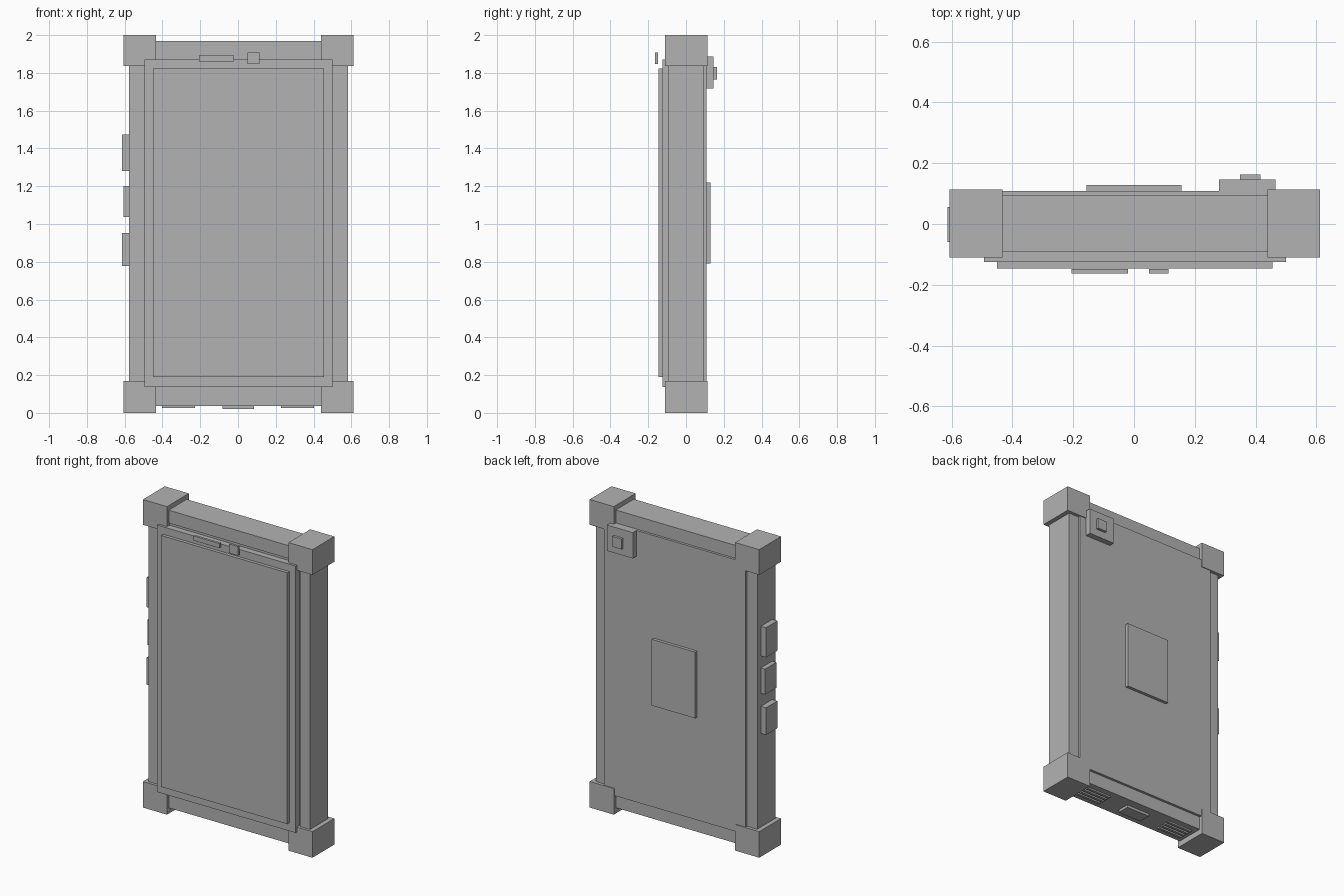
import bpy

if "Cube" in bpy.data.objects:
    bpy.data.objects.remove(bpy.data.objects["Cube"])

# Single flat grey for the whole device
grey = bpy.data.materials.new("grey")
grey.diffuse_color = (0.45, 0.45, 0.45, 1)
grey.use_nodes = True
grey.node_tree.nodes["Principled BSDF"].inputs["Base Color"].default_value = grey.diffuse_color


def box(name, x, y, z):
    """Box from (min, max) ranges on each axis."""
    bpy.ops.mesh.primitive_cube_add(size=1)
    ob = bpy.context.object
    ob.name = name
    for v in ob.data.vertices:
        v.co = [r[0] if c < 0 else r[1] for c, r in zip(v.co, (x, y, z))]
    ob.data.materials.append(grey)
    return ob


CX = 0.003            # body sits slightly off centre because of the side buttons


def sides(a, b):
    """Range a..b on the right of the body and its mirror on the left."""
    return (("right", (CX + a, CX + b)), ("left", (CX - b, CX - a)))


# Main body block, with its back standing proud of the frame
box("body", (CX - 0.508, CX + 0.508), (-0.085, 0.109), (0.122, 1.886))

# Frame rails
rail_y = (-0.092, 0.093)
for side, x in sides(0.508, 0.58):
    box(side + "_rail", x, rail_y, (0.1, 1.9))
box("top_rail", (CX - 0.5, CX + 0.5), rail_y, (1.886, 1.97))
box("bottom_rail", (CX - 0.5, CX + 0.5), rail_y, (0.037, 0.122))

# Corner bumpers
for side, x in sides(0.436, 0.609):
    for level, z in (("top", (1.836, 2.0)), ("bottom", (0.0, 0.169))):
        box(f"{level}_{side}_bumper", x, (-0.11, 0.114), z)

# Screen bezel and glass
box("bezel", (-0.494, 0.5), (-0.125, -0.08), (0.137, 1.87))
box("screen", (-0.45, 0.456), (-0.146, -0.12), (0.19, 1.822))

# Earpiece and front camera, set just ahead of the bezel
box("earpiece", (-0.206, -0.02), (-0.163, -0.148), (1.861, 1.891))
box("front_camera", (0.05, 0.113), (-0.163, -0.148), (1.848, 1.907))

# Rear camera housing, lens and back pad
box("camera_housing", (0.28, 0.466), (0.1, 0.146), (1.718, 1.886))
box("camera_lens", (0.349, 0.416), (0.14, 0.163), (1.765, 1.832))
box("back_pad", (-0.156, 0.156), (0.1, 0.129), (0.79, 1.22))

# Buttons on the left edge
for name, x0, z in (("upper", -0.614, (1.28, 1.473)),
                    ("middle", -0.607, (1.037, 1.202)),
                    ("lower", -0.614, (0.777, 0.953))):
    box(name + "_button", (x0, -0.57), (-0.06, 0.056), z)

# Port cover and speaker grilles underneath
box("port_cover", (-0.082, 0.085), (-0.04, 0.04), (0.02, 0.05))
for side, x in (("left", (-0.403, -0.228)), ("right", (0.228, 0.403))):
    for i in range(4):
        y = -0.045 + i * 0.03
        box(f"{side}_grille_bar_{i + 1}", x, (y - 0.008, y + 0.008), (0.027, 0.05))
